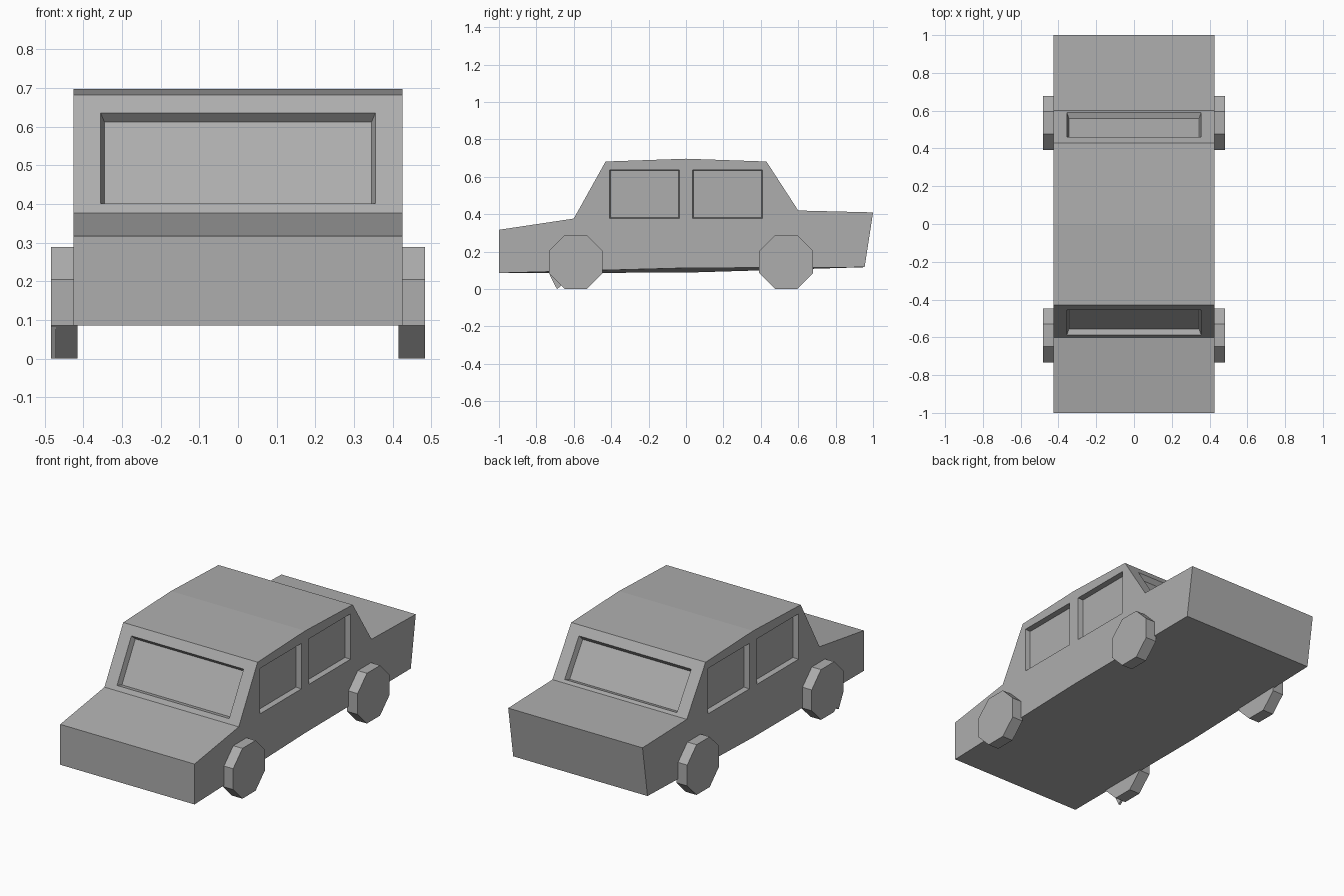
import bpy, bmesh, math
from mathutils import Matrix, Vector

cube = bpy.data.objects.get("Cube")
if cube:
    bpy.data.objects.remove(cube, do_unlink=True)

grey = bpy.data.materials.new("plain grey")
grey.use_nodes = True
colour = (0.42, 0.42, 0.42, 1)
grey.diffuse_color = colour
grey.node_tree.nodes["Principled BSDF"].inputs["Base Color"].default_value = colour


def make_object(name, bm):
    bmesh.ops.recalc_face_normals(bm, faces=bm.faces)
    mesh = bpy.data.meshes.new(name)
    bm.to_mesh(mesh)
    bm.free()
    mesh.materials.append(grey)
    obj = bpy.data.objects.new(name, mesh)
    bpy.context.scene.collection.objects.link(obj)
    return obj


def prism(bm, profile, x0, x1):
    """Extrude a (y, z) profile from x0 to x1; returns both rings."""
    rings = [[bm.verts.new((x, y, z)) for y, z in profile] for x in (x0, x1)]
    for ring in rings:
        bm.faces.new(ring)
    n = len(profile)
    for i in range(n):
        j = (i + 1) % n
        bm.faces.new((rings[0][i], rings[0][j], rings[1][j], rings[1][i]))
    return rings


def pocket(bm, centre, u, v, half_u, half_v, taper, depth=0.03):
    """Tapered block that sinks a window into a flat panel."""
    u, v, c = Vector(u).normalized(), Vector(v).normalized(), Vector(centre)
    n = u.cross(v)
    ends = []
    for k in (-1, 1):
        ends.append([bm.verts.new(c + n * k * depth + u * su * (half_u + k * taper)
                                  + v * sv * (half_v + k * taper))
                     for su, sv in ((-1, -1), (1, -1), (1, 1), (-1, 1))])
    for ring in ends:
        bm.faces.new(ring)
    for i in range(4):
        j = (i + 1) % 4
        bm.faces.new((ends[0][i], ends[0][j], ends[1][j], ends[1][i]))


# Body shell, with the sill slightly raised on the left side
outline = [(-1, 0.086), (-1, 0.317), (-0.6, 0.377), (-0.43, 0.682), (0, 0.697),
           (0.43, 0.682), (0.6, 0.42), (1, 0.41), (0.955, 0.117), (0, 0.088)]
bm = bmesh.new()
left_ring = prism(bm, outline, -0.425, 0.425)[1]
left_ring[-1].co.z = 0.113
body = make_object("car_body", bm)

# Recessed windows
bm = bmesh.new()
pocket(bm, (0, -0.522, 0.5175), (1, 0, 0), (0, 0.17, 0.305), 0.355, 0.134, 0.01)
pocket(bm, (0, 0.525, 0.5356), (-1, 0, 0), (0, -0.17, 0.262), 0.355, 0.119, 0.01)
for side in (-1, 1):
    for y in (-0.222, 0.222):
        pocket(bm, (side * 0.425, y, 0.508), (0, side, 0), (0, 0, 1), 0.187, 0.13, 0.005)
cutter = make_object("window_cutter", bm)
cutter.hide_render = True
cut = body.modifiers.new("windows", "BOOLEAN")
cut.operation = "DIFFERENCE"
cut.solver = "EXACT"
cut.object = cutter
evaluated = body.evaluated_get(bpy.context.evaluated_depsgraph_get())
mesh = bpy.data.meshes.new_from_object(evaluated)
body.modifiers.clear()
body.data = mesh
bpy.data.objects.remove(cutter, do_unlink=True)

# Eight-sided wheels
for end, y in (("front", -0.59), ("rear", 0.535)):
    for side, sign in (("left", 1), ("right", -1)):
        bm = bmesh.new()
        place = Matrix.Translation((sign * 0.449, y, 0.1445))
        turn = Matrix.Rotation(math.pi / 2, 4, "Y") @ Matrix.Rotation(math.pi / 8, 4, "Z")
        bmesh.ops.create_cone(bm, cap_ends=True, segments=8, radius1=0.1555,
                              radius2=0.1555, depth=0.068, matrix=place @ turn)
        make_object(f"{end}_{side}_wheel", bm)

# Small pointed flap on the front right wheel
bm = bmesh.new()
prism(bm, [(-0.732, 0.082), (-0.69, 0), (-0.662, 0.022)], -0.483, -0.47)
make_object("wheel_flap", bm)
